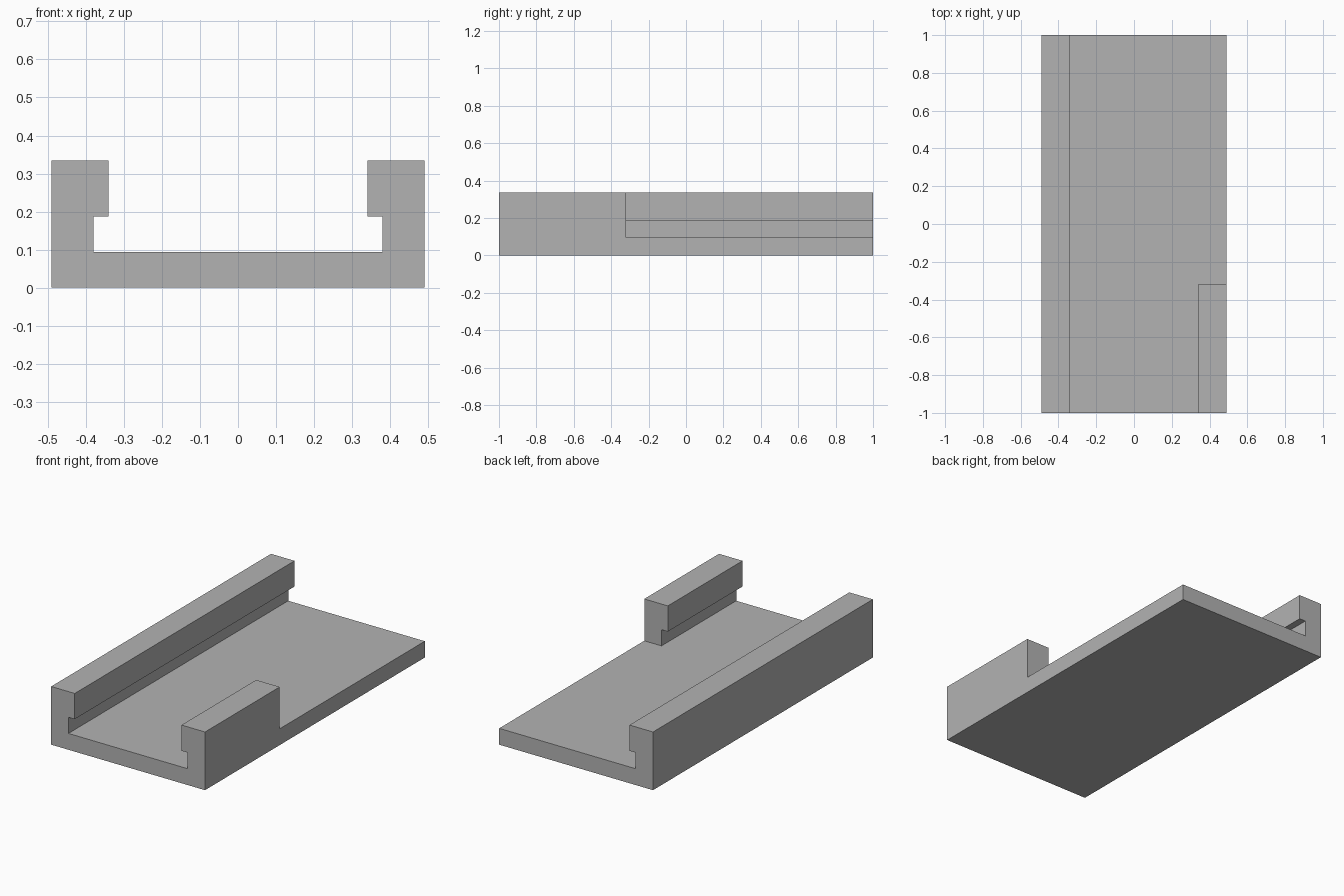
import bpy
import bmesh

cube = bpy.data.objects.get("Cube")
if cube:
    bpy.data.objects.remove(cube, do_unlink=True)

# Overall sizes
HALF_WIDTH, HALF_LENGTH = 0.49, 1.0
HEIGHT, FLOOR, LIP_BOTTOM = 0.335, 0.094, 0.187
LIP_X, GROOVE_X = 0.34, 0.38
SHORT_RAIL_END = -0.32

grey = bpy.data.materials.new("plain_grey")
grey.use_nodes = True
grey.diffuse_color = (0.45, 0.45, 0.45, 1)
grey.node_tree.nodes["Principled BSDF"].inputs["Base Color"].default_value = grey.diffuse_color


def extrude_profile(name, points, y_start, y_end):
    """Fill an x-z outline and extrude it along y."""
    bm = bmesh.new()
    face = bm.faces.new([bm.verts.new((x, y_start, z)) for x, z in points])
    result = bmesh.ops.extrude_face_region(bm, geom=[face])
    verts = [v for v in result["geom"] if isinstance(v, bmesh.types.BMVert)]
    bmesh.ops.translate(bm, verts=verts, vec=(0, y_end - y_start, 0))
    bmesh.ops.recalc_face_normals(bm, faces=bm.faces)
    mesh = bpy.data.meshes.new(name)
    bm.to_mesh(mesh)
    bm.free()
    mesh.materials.append(grey)
    obj = bpy.data.objects.new(name, mesh)
    bpy.context.collection.objects.link(obj)
    return obj


# Channel with two undercut rails, mirrored from the right half outline
half = [(HALF_WIDTH, 0), (HALF_WIDTH, HEIGHT), (LIP_X, HEIGHT),
        (LIP_X, LIP_BOTTOM), (GROOVE_X, LIP_BOTTOM), (GROOVE_X, FLOOR)]
outline = half + [(-x, z) for x, z in reversed(half)]
channel = extrude_profile("slide_channel", outline, -HALF_LENGTH, HALF_LENGTH)

# Cutter that shortens the rail on the left side, down to the floor
cut = [(0.2, FLOOR), (0.6, FLOOR), (0.6, 0.5), (0.2, 0.5)]
cutter = extrude_profile("rail_cutter", cut, SHORT_RAIL_END, HALF_LENGTH + 0.1)
cutter.hide_render = True
cutter.hide_viewport = True
cutter.display_type = 'WIRE'

trim = channel.modifiers.new("shorten_rail", 'BOOLEAN')
trim.operation = 'DIFFERENCE'
trim.solver = 'EXACT'
trim.object = cutter
